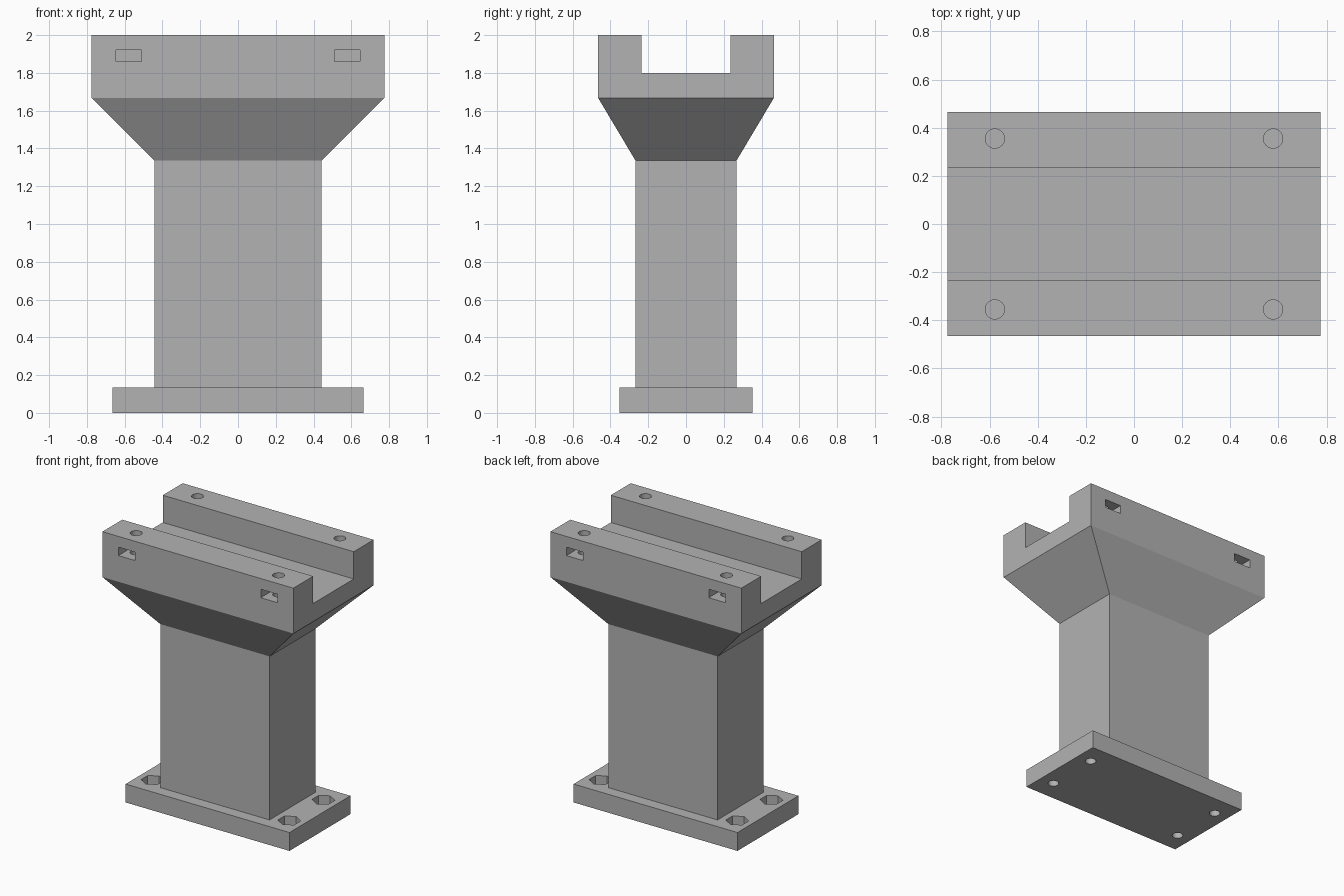
import bpy, bmesh, math

if "Cube" in bpy.data.objects:
    bpy.data.objects.remove(bpy.data.objects["Cube"])

grey = bpy.data.materials.new("warm_grey_plastic")
grey.diffuse_color = (0.45, 0.45, 0.45, 1)
grey.use_nodes = True
grey.node_tree.nodes["Principled BSDF"].inputs["Base Color"].default_value = grey.diffuse_color


def loft(name, sections):
    """Solid made of stacked rectangles (half x, half y, z)."""
    bm = bmesh.new()
    rings = []
    for hx, hy, z in sections:
        rings.append([bm.verts.new((sx * hx, sy * hy, z))
                      for sx, sy in ((-1, -1), (1, -1), (1, 1), (-1, 1))])
    for a, b in zip(rings, rings[1:]):
        for i in range(4):
            j = (i + 1) % 4
            bm.faces.new((a[i], a[j], b[j], b[i]))
    bm.faces.new(rings[0][::-1])
    bm.faces.new(rings[-1])
    mesh = bpy.data.meshes.new(name)
    bm.to_mesh(mesh)
    bm.free()
    obj = bpy.data.objects.new(name, mesh)
    bpy.context.collection.objects.link(obj)
    mesh.materials.append(grey)
    return obj


def cut(target, cutter):
    """Subtract the cutter from the target and discard it."""
    cutter.hide_render = True
    mod = target.modifiers.new("cut", 'BOOLEAN')
    mod.operation = 'DIFFERENCE'
    mod.solver = 'EXACT'
    mod.object = cutter
    bpy.context.view_layer.objects.active = target
    bpy.ops.object.modifier_apply(modifier=mod.name)
    bpy.data.objects.remove(cutter, do_unlink=True)


def box(x, y, z, sx, sy, sz):
    bpy.ops.mesh.primitive_cube_add(size=1, location=(x, y, z))
    obj = bpy.context.object
    obj.scale = (sx, sy, sz)
    bpy.ops.object.transform_apply(location=False, rotation=False)
    return obj


def prism(x, y, z0, z1, r, sides):
    bpy.ops.mesh.primitive_cylinder_add(vertices=sides, radius=r, depth=z1 - z0,
                                        location=(x, y, (z0 + z1) / 2))
    return bpy.context.object


corners = [(sx, sy) for sx in (-1, 1) for sy in (-1, 1)]

# Base plate with hexagonal nut pockets above round bolt holes
base = loft("base_plate", [(0.665, 0.353, 0), (0.665, 0.353, 0.135)])
for sx, sy in corners:
    x, y = sx * 0.555, sy * 0.198
    cut(base, prism(x, y, 0.067, 0.2, 0.077, 6))
    cut(base, prism(x, y, -0.1, 0.1, 0.037, 32))

# Column flaring out into the saddle block
column = loft("column_and_saddle", [(0.443, 0.267, 0.135), (0.443, 0.267, 1.335),
                                    (0.775, 0.465, 1.667), (0.775, 0.465, 2.0)])

# Open channel along the saddle
cut(column, box(0, 0, 2.0, 2.0, 0.47, 0.4))

# Side nut slots crossed by vertical bolt holes in both rails
for sx, sy in corners:
    x = sx * 0.578
    cut(column, box(x, sy * 0.39, 1.89, 0.135, 0.21, 0.062))
    cut(column, prism(x, sy * 0.355, 1.8, 2.1, 0.04, 32))

# Keep faces flat and hole walls smooth
for obj in (base, column):
    bpy.ops.object.select_all(action='DESELECT')
    obj.select_set(True)
    bpy.context.view_layer.objects.active = obj
    bpy.ops.object.shade_smooth_by_angle(angle=math.radians(25))
